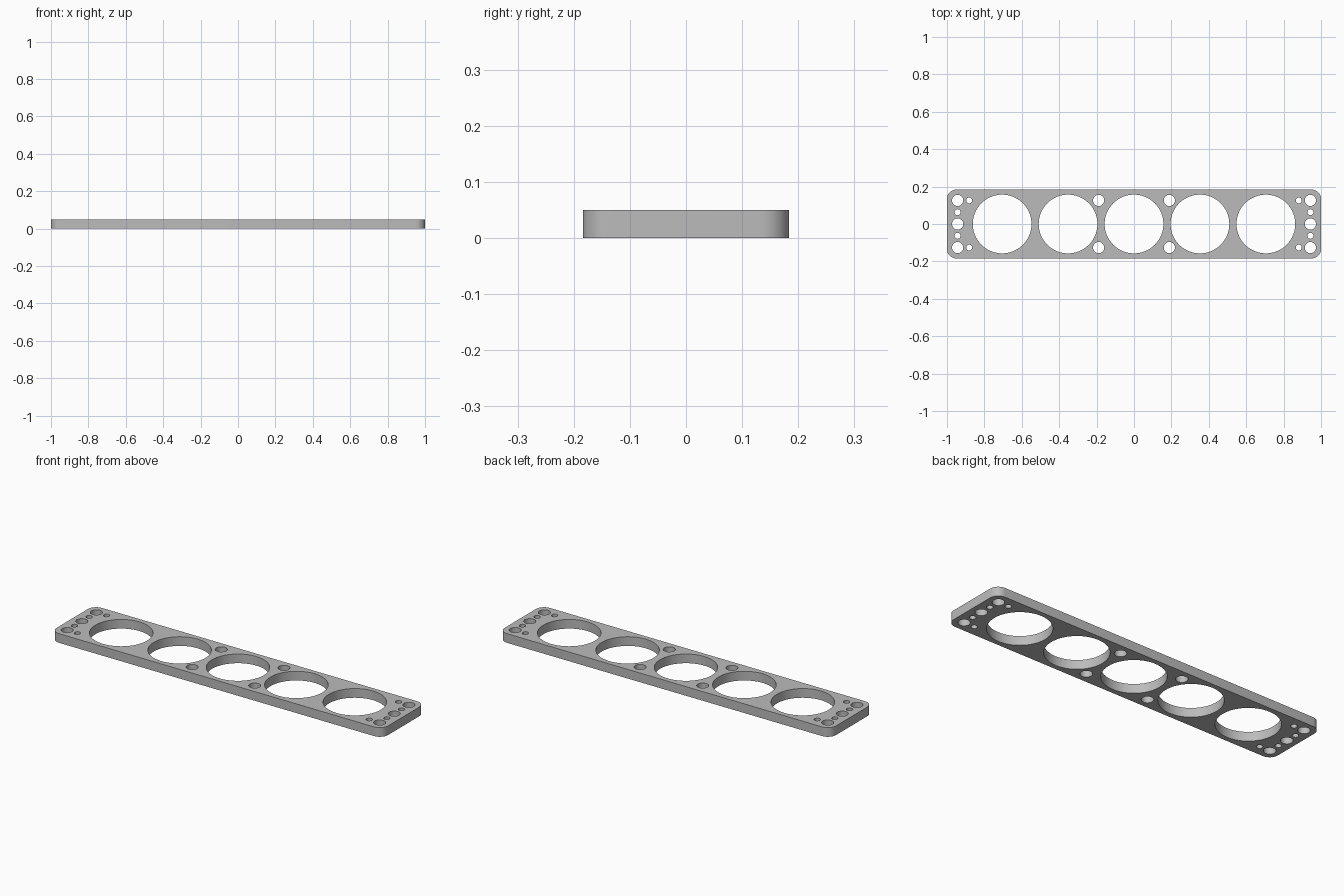
import bpy, bmesh
from math import pi, sin, cos

cube = bpy.data.objects.get("Cube")
if cube:
    bpy.data.objects.remove(cube, do_unlink=True)

HALF_X, HALF_Y, THICK, CORNER = 1.0, 0.184, 0.05, 0.05
BIG, MEDIUM, SMALL = 0.157, 0.03, 0.016

grey = bpy.data.materials.new("plain grey")
grey.use_nodes = True
colour = (0.5, 0.5, 0.5, 1)
grey.diffuse_color = colour
grey.node_tree.nodes["Principled BSDF"].inputs["Base Color"].default_value = colour


def arc(cx, cy, r, start, end, steps):
    return [(cx + r * cos(start + (end - start) * i / steps),
             cy + r * sin(start + (end - start) * i / steps)) for i in range(steps + 1)]


def add_loop(curve, points):
    spline = curve.splines.new("POLY")
    spline.points.add(len(points) - 1)
    for p, (x, y) in zip(spline.points, points):
        p.co = (x, y, 0, 1)
    spline.use_cyclic_u = True


def add_hole(curve, x, y, r, steps):
    add_loop(curve, arc(x, y, r, 0, 2 * pi, steps)[:-1])


# Rounded plate outline
outline = bpy.data.curves.new("plate_outline", "CURVE")
outline.dimensions = "2D"
outline.fill_mode = "BOTH"
outline.extrude = THICK / 2
corners = []
for i, (sx, sy) in enumerate([(1, 1), (-1, 1), (-1, -1), (1, -1)]):
    corners += arc(sx * (HALF_X - CORNER), sy * (HALF_Y - CORNER), CORNER,
                   i * pi / 2, (i + 1) * pi / 2, 12)
add_loop(outline, corners)

# Row of five large openings
for i in range(-2, 3):
    add_hole(outline, i * 0.3525, 0, BIG, 72)

# Bolt holes, mirrored to both ends and both edges
for sx in (-1, 1):
    add_hole(outline, sx * 0.943, 0, MEDIUM, 32)
    for sy in (-1, 1):
        add_hole(outline, sx * 0.189, sy * 0.126, MEDIUM, 32)
        add_hole(outline, sx * 0.943, sy * 0.126, MEDIUM, 32)
        add_hole(outline, sx * 0.943, sy * 0.063, SMALL, 24)
        add_hole(outline, sx * 0.881, sy * 0.126, SMALL, 24)

# Turn the filled outline into a solid mesh
plate = bpy.data.objects.new("perforated_plate", outline)
bpy.context.collection.objects.link(plate)
plate.location.z = THICK / 2
bpy.ops.object.select_all(action="DESELECT")
plate.select_set(True)
bpy.context.view_layer.objects.active = plate
bpy.ops.object.convert(target="MESH")
plate = bpy.context.object
bm = bmesh.new()
bm.from_mesh(plate.data)
bmesh.ops.remove_doubles(bm, verts=bm.verts, dist=0.0002)
bmesh.ops.recalc_face_normals(bm, faces=bm.faces)
bm.to_mesh(plate.data)
bm.free()
plate.data.materials.clear()
plate.data.materials.append(grey)
bpy.ops.object.shade_smooth_by_angle()
